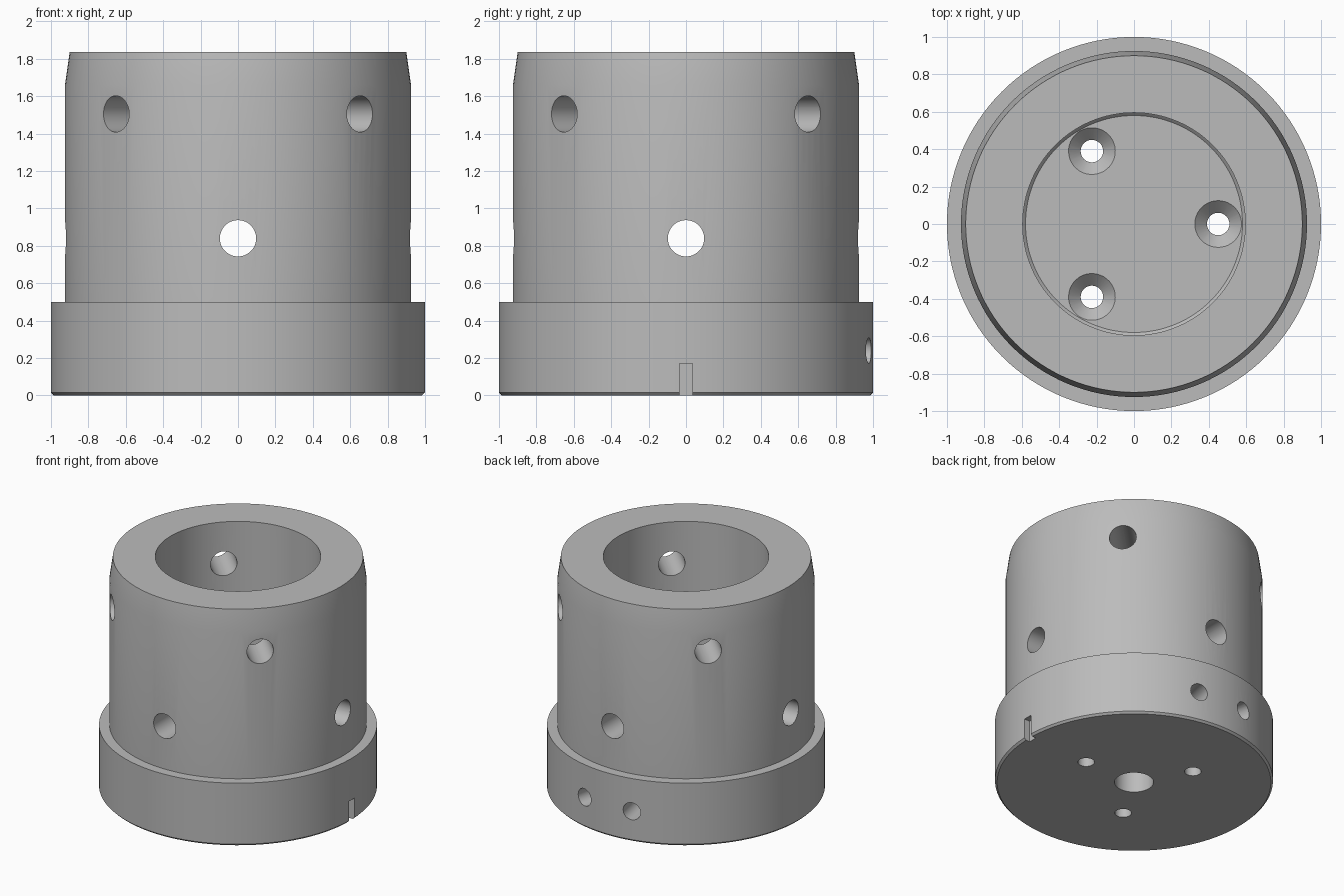
import bpy, bmesh
from math import radians, pi
from mathutils import Matrix

cube = bpy.data.objects.get("Cube")
if cube:
    bpy.data.objects.remove(cube, do_unlink=True)

FLOOR = 0.5          # height of the bore floor
SCREW_RADIUS = 0.45  # pitch radius of the floor screws


def lathe(bm, profile, steps, matrix=Matrix()):
    """Revolve (radius, height) points about z into a closed solid, then place it."""
    part = bmesh.new()
    verts = [part.verts.new((r, 0, z)) for r, z in profile]
    edges = [part.edges.new(pair) for pair in zip(verts, verts[1:])]
    bmesh.ops.spin(part, geom=verts + edges, cent=(0, 0, 0), axis=(0, 0, 1),
                   angle=2 * pi, steps=steps, use_duplicate=False)
    bmesh.ops.remove_doubles(part, verts=part.verts[:], dist=1e-5)
    bmesh.ops.recalc_face_normals(part, faces=part.faces[:])
    part.transform(matrix)
    mesh = bpy.data.meshes.new("temporary_part")
    part.to_mesh(mesh)
    part.free()
    bm.from_mesh(mesh)
    bpy.data.meshes.remove(mesh)


def rod(radius, start, end):
    return [(0, start), (radius, start), (radius, end), (0, end)]


def radial(degrees, height):
    """Turn the z axis outward to point along an azimuth at a given height."""
    return (Matrix.Translation((0, 0, height)) @ Matrix.Rotation(radians(degrees), 4, 'Z')
            @ Matrix.Rotation(pi / 2, 4, 'Y'))


def make_object(name, bm):
    mesh = bpy.data.meshes.new(name)
    bm.to_mesh(mesh)
    bm.free()
    obj = bpy.data.objects.new(name, mesh)
    bpy.context.collection.objects.link(obj)
    return obj


# Turned body: flanged base, tapered collar, bore and blind centre hole
body_bm = bmesh.new()
lathe(body_bm, [(0, 0.3), (0.14, 0.3), (0.14, 0), (0.985, 0), (1, 0.015),
                (1, 0.5), (0.925, 0.5), (0.925, 1.66), (0.9, 1.835),
                (0.595, 1.835), (0.595, FLOOR + 0.015), (0.58, FLOOR),
                (0, FLOOR)], 128)
body = make_object("collar_body", body_bm)

# Drilled holes and key slot
cut_bm = bmesh.new()
for quarter in range(4):
    lathe(cut_bm, rod(0.097, 0.45, 1.1), 48, radial(90 * quarter, 0.84))
    lathe(cut_bm, rod(0.097, 0.45, 1.1), 48, radial(90 * quarter + 45, 1.505))
for side in (-1, 1):
    lathe(cut_bm, rod(0.068, 0.55, 1.1), 32, radial(90 + 12 * side, 0.24))
for third in range(3):
    place = (Matrix.Rotation(radians(120 * third), 4, 'Z')
             @ Matrix.Translation((SCREW_RADIUS, 0, 0)))
    lathe(cut_bm, [(0, -0.1), (0.06, -0.1), (0.06, FLOOR - 0.065), (0.125, FLOOR),
                   (0.125, FLOOR + 0.1), (0, FLOOR + 0.1)], 40, place)
bmesh.ops.create_cube(cut_bm, size=1, matrix=Matrix.Translation((1.05, 0, 0.035))
                      @ Matrix.Diagonal((0.2, 0.07, 0.27, 1)))
cutter = make_object("hole_cutter", cut_bm)
cutter.hide_render = True

bpy.ops.object.select_all(action='DESELECT')
bpy.context.view_layer.objects.active = body
body.select_set(True)
cut = body.modifiers.new("drilling", 'BOOLEAN')
cut.operation = 'DIFFERENCE'
cut.solver = 'EXACT'
cut.object = cutter
bpy.ops.object.modifier_apply(modifier=cut.name)
bpy.data.objects.remove(cutter, do_unlink=True)

# Single metal colour
grey = (0.5, 0.5, 0.5, 1)
metal = bpy.data.materials.new("grey_metal")
metal.use_nodes = True
metal.diffuse_color = grey
metal.node_tree.nodes["Principled BSDF"].inputs["Base Color"].default_value = grey
body.data.materials.clear()
body.data.materials.append(metal)
bpy.ops.object.shade_smooth_by_angle(angle=radians(30))
